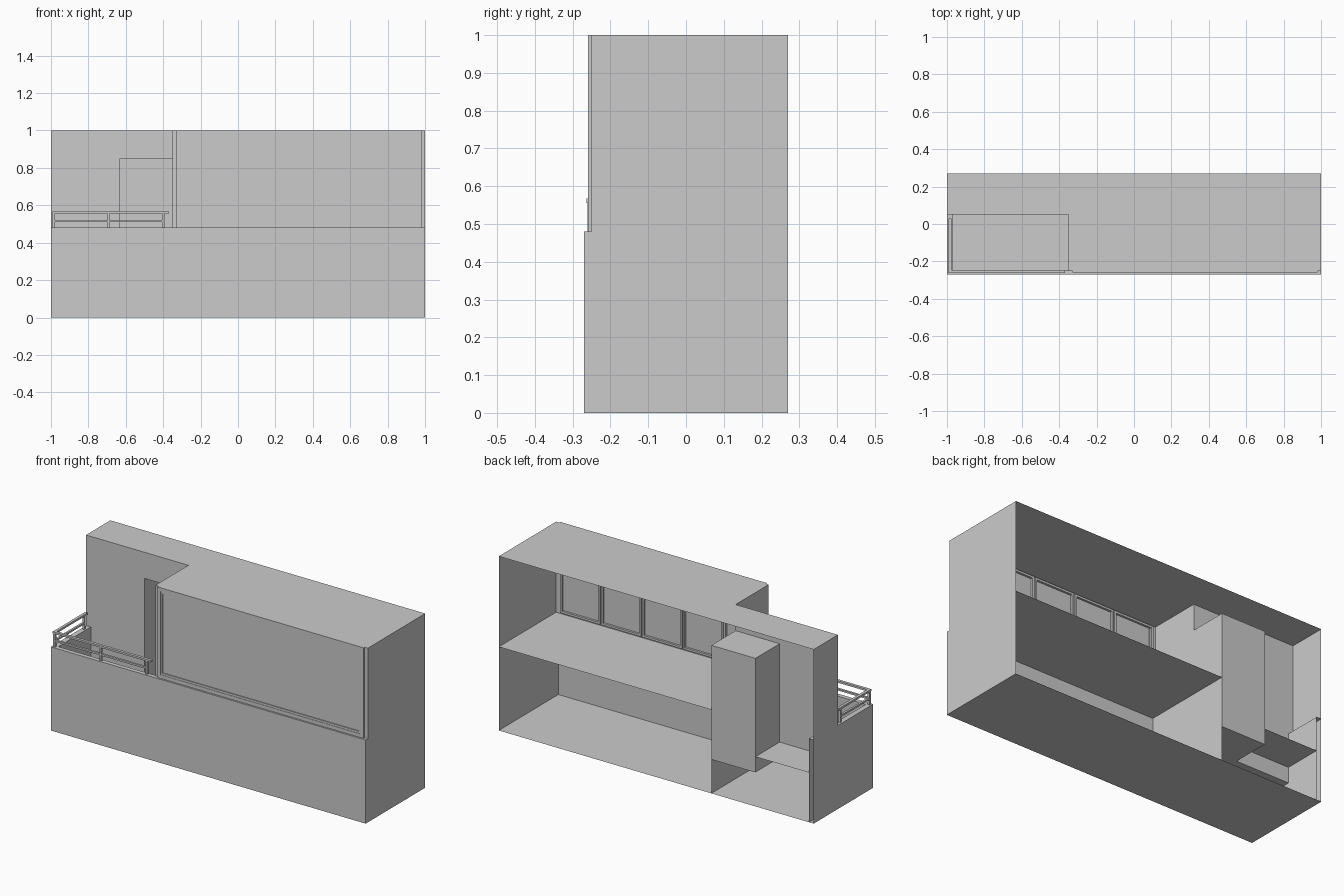
import bpy, bmesh
from mathutils import Vector

if "Cube" in bpy.data.objects:
    bpy.data.objects.remove(bpy.data.objects["Cube"])

X0, XT, XD, XI = -1.0, -0.35, -0.63, -0.97      # left end, terrace end, door jamb, parapet inside
YF, YT, YB, YI, YW = -0.27, 0.05, 0.27, -0.245, -0.25
ZF, ZM, ZS, ZD, ZR = 0.195, 0.48, 0.285, 0.85, 1.0


def build(name, bm):
    me = bpy.data.meshes.new(name)
    bm.to_mesh(me)
    bm.free()
    ob = bpy.data.objects.new(name, me)
    bpy.context.collection.objects.link(ob)
    return ob


def sheets(name, items):
    """Thin shell sheets: (axis, side, position, first range, second range)."""
    bm = bmesh.new()
    for axis, side, p, (a0, a1), (b0, b1) in items:
        u, v = [i for i in range(3) if i != axis]
        vs = []
        for a, b in ((a0, b0), (a1, b0), (a1, b1), (a0, b1)):
            c = [0, 0, 0]
            c[axis], c[u], c[v] = p, a, b
            vs.append(bm.verts.new(c))
        f = bm.faces.new(vs)
        f.normal_update()
        if f.normal[axis] * side < 0:
            f.normal_flip()
    bmesh.ops.remove_doubles(bm, verts=bm.verts, dist=1e-5)
    return build(name, bm)


def boxes(name, items):
    bm = bmesh.new()
    for (x0, x1), (y0, y1), (z0, z1) in items:
        r = bmesh.ops.create_cube(bm, size=1)
        bmesh.ops.scale(bm, vec=(x1 - x0, y1 - y0, z1 - z0), verts=r['verts'])
        bmesh.ops.translate(bm, vec=Vector((x0 + x1, y0 + y1, z0 + z1)) / 2, verts=r['verts'])
    return build(name, bm)


def ring(xr, yr, zr, w):
    """Four bars around a rectangular opening."""
    (x0, x1), (z0, z1) = xr, zr
    return [(xr, yr, (z0, z0 + w)), (xr, yr, (z1 - w, z1)),
            ((x0, x0 + w), yr, (z0 + w, z1 - w)), ((x1 - w, x1), yr, (z0 + w, z1 - w))]


# Outer shell, open at the back
sheets("outer_walls", [
    (1, -1, YF, (X0, 1), (0, ZM)),
    (0, -1, X0, (YF, YB), (0, ZM)),
    (0, -1, X0, (YT, YB), (ZM, ZR)),
    (0, 1, 1, (YF, YB), (0, ZM)),
    (0, 1, 1, (YW, YB), (ZM, ZR)),
])
sheets("ground_floor", [(2, -1, 0, (X0, 1), (YF, YB))])
sheets("upper_floor", [(2, 1, ZM, (XT, 1), (YF, YB))])
sheets("roof", [(2, 1, ZR, (XT, 1), (YW, YB)), (2, 1, ZR, (X0, XT), (YT, YB))])

# Sunken terrace with hollow parapet
sheets("parapet", [
    (0, 1, XI, (YI, YB), (0, ZM)),
    (1, 1, YI, (XI, XT), (ZF, ZM)),
    (2, 1, ZM, (X0, XI), (YF, YB)),
    (2, 1, ZM, (XI, XT), (YF, YI)),
])
sheets("terrace_floor", [(2, 1, ZF, (XI, XT), (YI, YT))])
sheets("terrace_walls", [
    (1, -1, YT, (XI, XD), (ZF, ZM)),
    (1, -1, YT, (X0, XD), (ZM, ZR)),
    (1, -1, YT, (XD, XT), (ZD, ZR)),
    (0, -1, XT, (YW, YT), (ZM, ZR)),
    (0, -1, XT, (YF, YB), (0, ZM)),
])
sheets("back_room_floor", [(2, 1, ZS, (XI, XD), (YT, YB))])

# Doorway alcove reached from the terrace
sheets("door_alcove", [
    (0, 1, XD, (YT, YB), (ZF, ZD)),
    (0, -1, XT, (YT, YB), (ZM, ZD)),
    (1, -1, YB, (XD, XT), (ZF, ZD)),
    (2, -1, ZD, (XD, XT), (YT, YB)),
    (2, 1, ZF, (XD, XT), (YT, YB)),
])

# Large front window: corner strips, surround, pane and thin trim
sheets("window_corner_strips", [
    (1, -1, YW, (XT, -0.33), (ZM, ZR)), (1, -1, YW, (0.98, 1), (ZM, ZR))])
boxes("window_surround", ring((-0.33, 0.98), (-0.26, YW), (ZM, ZR), 0.02))
sheets("window_pane", [(1, -1, -0.253, (-0.31, 0.96), (0.5, 0.98))])
boxes("window_trim", ring((-0.31, 0.96), (-0.258, -0.253), (0.5, 0.98), 0.012))

# Five inner window frames
n, w0, w1 = 5, -0.33, 0.97
step = (w1 - w0) / n
frames = []
for i in range(n):
    a = w0 + i * step
    frames += ring((a + 0.003, a + step - 0.003), (-0.25, -0.238), (0.49, 0.99), 0.012)
boxes("inner_window_frames", frames)

# Terrace railing
ry, rx, t = -0.255, -0.985, 0.006
rails = [((rx - 0.008, -0.37), (ry - 0.008, ry + 0.008), (0.556, 0.567)),
         ((rx - 0.008, rx + 0.008), (ry + 0.008, 0.03), (0.556, 0.567)),
         ((rx, -0.40), (ry - t, ry + t), (0.51, 0.52)),
         ((rx - t, rx + t), (ry, 0.01), (0.51, 0.52))]
boxes("rails", rails)
boxes("rail_posts", [((x - t, x + t), (y - t, y + t), (ZM, 0.556))
                     for x, y in ((rx, ry), (-0.692, ry), (-0.40, ry), (rx, 0.01))])
